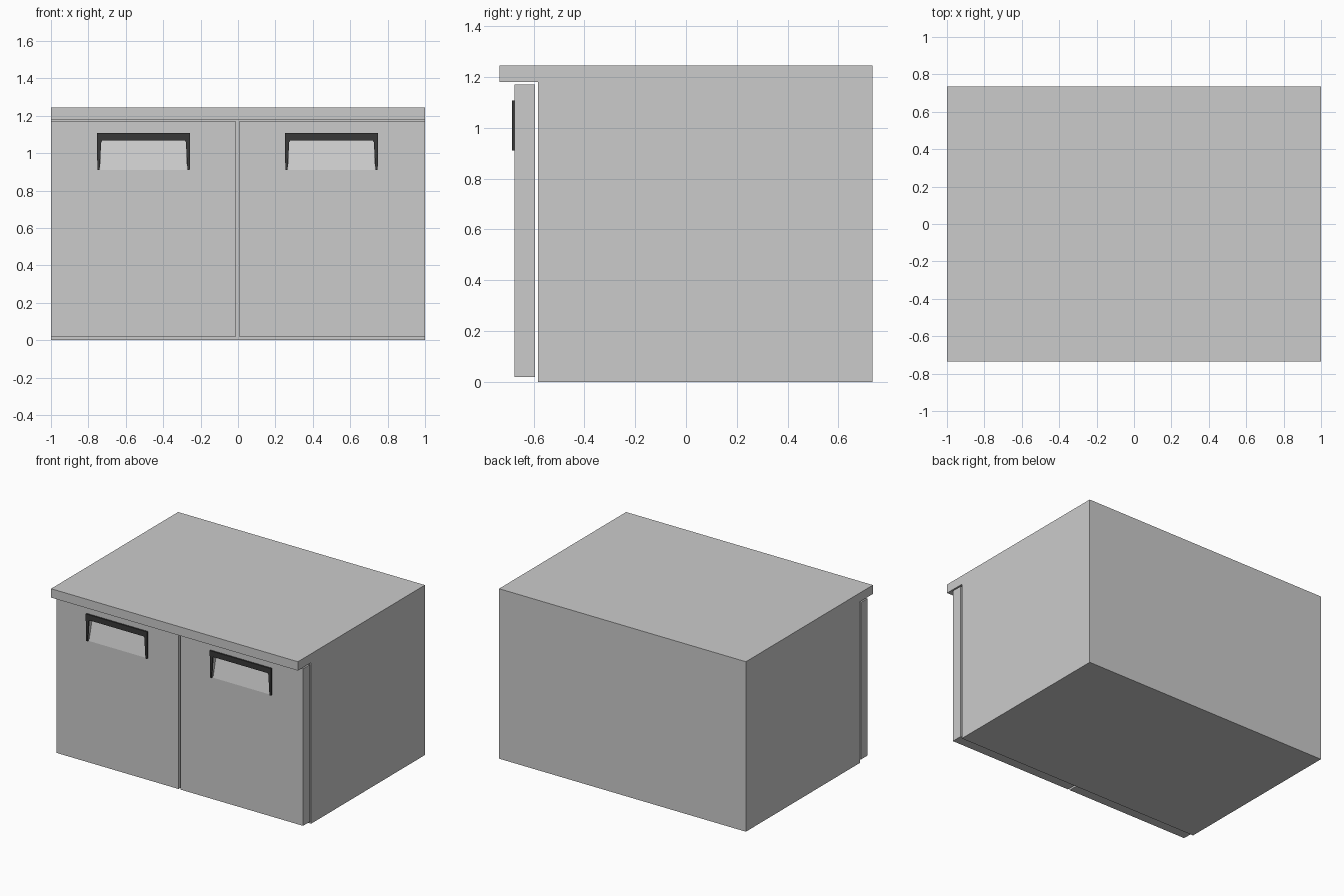
import bpy, bmesh
from mathutils import Vector

if "Cube" in bpy.data.objects:
    bpy.data.objects.remove(bpy.data.objects["Cube"])

dark = bpy.data.materials.new("dark_trim")
dark.diffuse_color = (0.04, 0.04, 0.04, 1)
dark.use_nodes = True
dark.node_tree.nodes["Principled BSDF"].inputs["Base Color"].default_value = dark.diffuse_color


def prism(name, outline, direction, mat=None):
    """Extrude a closed 3D outline along a direction into a solid."""
    bm = bmesh.new()
    face = bm.faces.new([bm.verts.new(p) for p in outline])
    ext = bmesh.ops.extrude_face_region(bm, geom=[face])
    moved = [v for v in ext["geom"] if isinstance(v, bmesh.types.BMVert)]
    bmesh.ops.translate(bm, verts=moved, vec=Vector(direction))
    bmesh.ops.recalc_face_normals(bm, faces=bm.faces)
    mesh = bpy.data.meshes.new(name)
    bm.to_mesh(mesh)
    bm.free()
    obj = bpy.data.objects.new(name, mesh)
    bpy.context.collection.objects.link(obj)
    if mat:
        mesh.materials.append(mat)
    return obj


# Cabinet body with overhanging worktop, one side profile
side = [(0.735, 0), (0.735, 1.245), (-0.735, 1.245),
        (-0.735, 1.18), (-0.583, 1.18), (-0.583, 0)]
prism("cabinet_body", [(-1, y, z) for y, z in side], (2, 0, 0))

FRONT, BACK = -0.675, -0.595
for label, x0, x1, cx in (("left", -1, -0.01, -0.505), ("right", 0.005, 1, 0.5)):
    # Door panel
    door = prism(label + "_door",
                 [(x0, FRONT, 0.02), (x1, FRONT, 0.02), (x1, FRONT, 1.17), (x0, FRONT, 1.17)],
                 (0, BACK - FRONT, 0))

    # Finger recess sloping back towards the top
    wedge = [(FRONT - 0.005, 0.91), (FRONT, 0.91), (FRONT + 0.04, 1.068), (FRONT - 0.005, 1.068)]
    cutter = prism(label + "_recess_cutter", [(cx - 0.23, y, z) for y, z in wedge], (0.46, 0, 0))
    cutter.hide_render = True
    cutter.hide_viewport = True
    cut = door.modifiers.new("recess", "BOOLEAN")
    cut.operation = "DIFFERENCE"
    cut.object = cutter
    cut.solver = "EXACT"

    # Handle surround with tapering legs
    half = [(0.249, 1.108), (0.247, 0.91), (0.235, 0.91), (0.226, 1.06), (0.22, 1.068)]
    outline = half + [(-x, z) for x, z in reversed(half)]
    prism(label + "_handle", [(cx + x, FRONT - 0.011, z) for x, z in outline],
          (0, 0.012, 0), dark)
